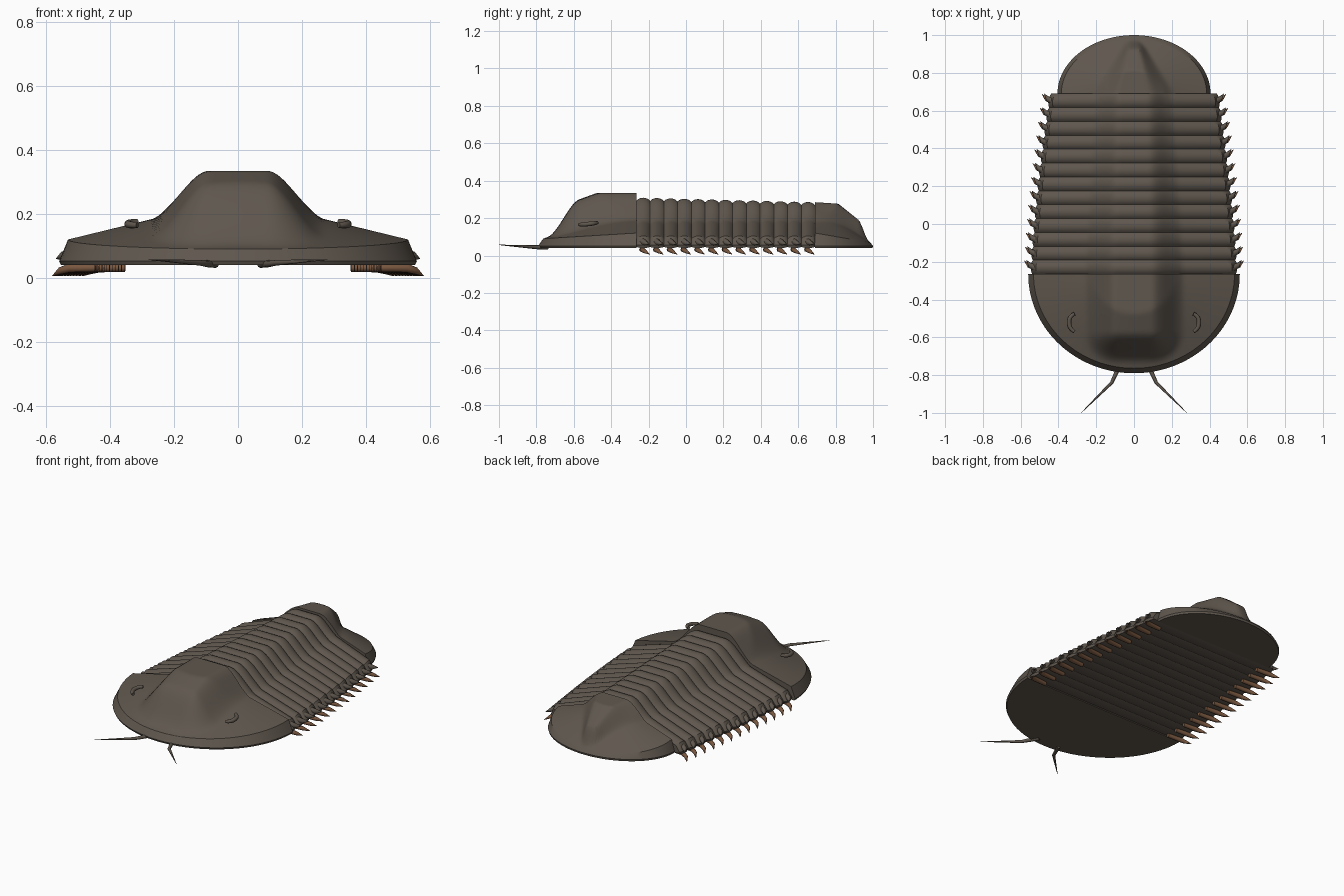
import bpy, bmesh, math

cube = bpy.data.objects.get("Cube")
if cube:
    bpy.data.objects.remove(cube)


def material(name, rgb):
    m = bpy.data.materials.new(name)
    m.use_nodes = True
    m.diffuse_color = (*rgb, 1)
    bsdf = m.node_tree.nodes["Principled BSDF"]
    bsdf.inputs["Base Color"].default_value = (*rgb, 1)
    bsdf.inputs["Roughness"].default_value = 0.7
    return m


SHELL = material("grey brown shell", (0.115, 0.095, 0.076))
LEG = material("rusty brown leg", (0.19, 0.095, 0.05))
BASE = 0.04
HEAD_Y, TAIL_Y = -0.265, 0.69
SEGMENTS = 13
STEP = (TAIL_Y - HEAD_Y) / SEGMENTS


def finish(bm, name):
    bmesh.ops.recalc_face_normals(bm, faces=bm.faces)
    me = bpy.data.meshes.new(name)
    bm.to_mesh(me)
    bm.free()
    ob = bpy.data.objects.new(name, me)
    bpy.context.collection.objects.link(ob)
    me.materials.append(SHELL)
    bpy.ops.object.select_all(action='DESELECT')
    ob.select_set(True)
    bpy.context.view_layer.objects.active = ob
    bpy.ops.object.shade_smooth_by_angle(angle=math.radians(32))
    return ob


def fade(q):
    """Smooth hump: one at the middle, zero from q = 1 outwards."""
    t = max(0.0, 1.0 - q)
    return t * t * (3 - 2 * t)


def cheek(r, edge):
    """Side plate height from the rim (r = 0.95) up to the central lobe."""
    return edge + (0.195 - edge) * min(1.0, max(0.0, (0.95 - r) / 0.55))


def lobe(x, k):
    return max(0.0, abs(x) - 0.09 * k) / (0.18 * k)


def head_height(x, y, r, s):
    q = math.hypot(lobe(x, 1), max(0.0, -0.57 - y) / 0.17)
    return cheek(r, 0.12 - 0.03 * s) + 0.14 * fade(q)


def tail_height(x, y, r, s):
    t = (y - TAIL_Y) / 0.31
    q = math.hypot(lobe(x, 0.75 * (1 - t) + 0.08), max(0.0, y - 0.92) / 0.06)
    return cheek(r, 0.12 - 0.05 * s) + (0.09 - 0.02 * t) * fade(q)


def half_shield(name, y0, width, length, height):
    """Half-round shield: domed top, bevelled rim, flat base and end wall."""
    bm = bmesh.new()
    n, rings = 72, 32
    centre = bm.verts.new((0, y0, height(0, y0, 0, 0)))
    grid = []
    radii = [0.95 * (i + 1) / rings for i in range(rings)] + [1.0, 0.99]
    for i, r in enumerate(radii):
        row = []
        for j in range(n + 1):
            a = math.pi * j / n
            x, y = width * r * math.cos(a), y0 + length * r * math.sin(a)
            z = height(x, y, r, math.sin(a)) if i < rings else (0.052, BASE)[i - rings]
            row.append(bm.verts.new((x, y, z)))
        grid.append(row)
    for j in range(n):
        bm.faces.new((centre, grid[0][j], grid[0][j + 1]))
        for a, b in zip(grid, grid[1:]):
            bm.faces.new((a[j], b[j], b[j + 1], a[j + 1]))
    bm.faces.new(grid[-1])
    bm.faces.new([g[0] for g in reversed(grid)] + [centre] + [g[-1] for g in grid])
    return finish(bm, name)


half_shield("head_shield", HEAD_Y, 0.56, -0.525, head_height)
half_shield("tail_shield", TAIL_Y, 0.405, 0.31, tail_height)


def body_width(y):
    t = min(1.0, max(0.0, (y - HEAD_Y) / (TAIL_Y - HEAD_Y)))
    return 0.548 - 0.1 * t ** 1.4


# Ribbed thorax lofted from closed cross-sections
bm = bmesh.new()
sub, half = 8, 28
rows = []
for i in range(SEGMENTS * sub + 1):
    t = i / (SEGMENTS * sub)
    y = HEAD_Y + t * (TAIL_Y - HEAD_Y)
    rib = abs(math.sin(math.pi * i / sub)) ** 0.7 - 1
    w = body_width(y) + 0.01 * rib
    k = 1 - 0.25 * t
    pts = [(-w * 0.99, BASE - 0.006 * rib), (-w, 0.055)]
    for j in range(-half, half + 1):
        r = 0.95 * j / half
        z = cheek(abs(r), 0.105) + (0.115 - 0.025 * t) * fade(lobe(r * w, k))
        pts.append((r * w, z + 0.016 * rib))
    pts += [(w, 0.055), (w * 0.99, BASE - 0.006 * rib)]
    rows.append([bm.verts.new((x, y, z)) for x, z in pts])
for a, b in zip(rows, rows[1:]):
    for j in range(len(a)):
        m = (j + 1) % len(a)
        bm.faces.new((a[j], a[m], b[m], b[j]))
bm.faces.new(rows[0])
bm.faces.new(rows[-1])
finish(bm, "ribbed_thorax")


def tapered(name, points, radii, mat, spline='POLY'):
    """Round tapered limb along a short path."""
    cu = bpy.data.curves.new(name, 'CURVE')
    cu.dimensions = '3D'
    cu.bevel_depth = 1.0
    cu.bevel_resolution = 2
    cu.use_fill_caps = True
    sp = cu.splines.new(spline)
    sp.points.add(len(points) - 1)
    for p, co, r in zip(sp.points, points, radii):
        p.co = (*co, 1)
        p.radius = r
    if spline == 'NURBS':
        sp.use_endpoint_u = True
        sp.order_u = 3
        sp.resolution_u = 6
    cu.materials.append(mat)
    ob = bpy.data.objects.new(name, cu)
    bpy.context.collection.objects.link(ob)


for side, label in ((1, "left"), (-1, "right")):
    # Walking legs and rib-end spines, one pair per segment
    for i in range(SEGMENTS):
        y = HEAD_Y + (i + 0.5) * STEP
        w = body_width(y)
        tapered(f"{label}_leg_{i + 1}",
                [(side * (w - 0.1), y - 0.01, 0.031), (side * (w - 0.02), y - 0.005, 0.031),
                 (side * (w + 0.01), y + 0.008, 0.022), (side * (w + 0.034), y + 0.034, 0.006)],
                (0.012, 0.014, 0.011, 0.001), LEG)
        tapered(f"{label}_rib_spine_{i + 1}",
                [(side * (w - 0.03), y - 0.005, 0.075), (side * (w + 0.002), y + 0.008, 0.068),
                 (side * (w + 0.022), y + 0.036, 0.06)],
                (0.02, 0.014, 0.001), SHELL)
    # Crescent eye ridge
    tapered(f"{label}_eye",
            [(side * 0.315, -0.475, 0.175), (side * 0.345, -0.49, 0.172),
             (side * 0.343, -0.555, 0.165), (side * 0.315, -0.57, 0.165)],
            (0.009, 0.012, 0.012, 0.009), SHELL, 'NURBS')
    # Antenna
    tapered(f"{label}_antenna",
            [(side * 0.07, -0.74, 0.042), (side * 0.095, -0.79, 0.044),
             (side * 0.118, -0.84, 0.047), (side * 0.28, -1.0, 0.057)],
            (0.011, 0.011, 0.009, 0.001), SHELL)
